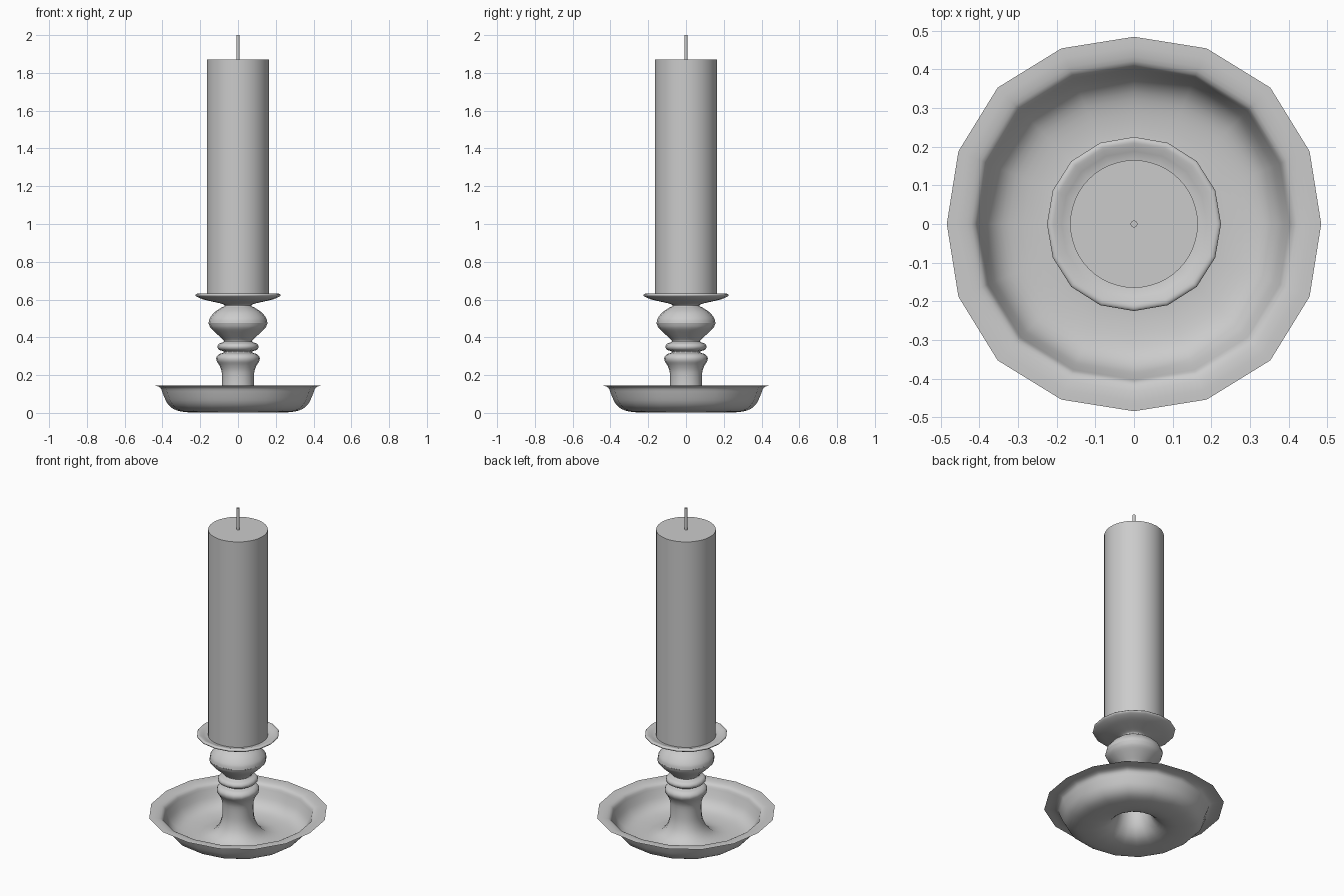
import bpy, bmesh, math
from mathutils import Vector

if "Cube" in bpy.data.objects:
    bpy.data.objects.remove(bpy.data.objects["Cube"])


def smooth_profile(pts, steps=3):
    # Catmull-Rom through the (radius, height) points
    p = [Vector(q) for q in pts]
    p = [p[0] * 2 - p[1]] + p + [p[-1] * 2 - p[-2]]
    out = []
    for a, b, c, d in zip(p, p[1:], p[2:], p[3:]):
        for k in range(steps):
            t = k / steps
            out.append(0.5 * (2 * b + (c - a) * t + (2 * a - 5 * b + 4 * c - d) * t * t
                              + (3 * b - a - 3 * c + d) * t ** 3))
    return out + [p[-2]]


def lathe(name, pts, sides=16, bulge=0.03):
    # bulge pushes the diagonals out slightly, as on the hand-turned rim
    bm = bmesh.new()
    rings = []
    for r, z in smooth_profile(pts):
        ring = []
        for j in range(sides):
            a = 2 * math.pi * j / sides
            rr = r * (1 + bulge * math.sin(2 * a) ** 2)
            ring.append(bm.verts.new((rr * math.cos(a), rr * math.sin(a), z)))
        rings.append(ring)
    for lo, hi in zip(rings, rings[1:]):
        for j in range(sides):
            n = (j + 1) % sides
            bm.faces.new((lo[j], lo[n], hi[n], hi[j])).smooth = True
    me = bpy.data.meshes.new(name)
    bm.to_mesh(me)
    bm.free()
    ob = bpy.data.objects.new(name, me)
    bpy.context.collection.objects.link(ob)
    return ob


def cylinder(name, r, z0, z1, sides):
    bpy.ops.mesh.primitive_cylinder_add(vertices=sides, radius=r, depth=z1 - z0,
                                        location=(0, 0, (z0 + z1) / 2))
    bpy.context.object.name = name
    bpy.ops.object.shade_smooth_by_angle(angle=math.radians(35))


# Thin dish sweeping up into the hollow stem, beads and lower half of the bulb
lathe("dish_and_stem", [
    (.484, .146), (.445, .145), (.412, .134), (.397, .10), (.375, .052),
    (.34, .02), (.285, .005), (.21, .003), (.15, .02), (.112, .055),
    (.092, .10), (.085, .15), (.086, .215), (.098, .25), (.113, .275),
    (.114, .295), (.10, .311), (.078, .318), (.078, .327), (.10, .334),
    (.109, .35), (.10, .366), (.076, .376), (.08, .388), (.112, .418),
    (.145, .45), (.156, .475)])

# Upper half of the bulb, narrow neck and drip cup
lathe("bulb_and_drip_cup", [
    (.156, .475), (.15, .50), (.125, .532), (.09, .556), (.071, .566),
    (.08, .576), (.13, .588), (.185, .601), (.218, .615), (.225, .625),
    (.215, .631), (.195, .626), (.165, .617), (.08, .612), (.002, .611)],
    bulge=0.02)

# Candle and wick
cylinder("candle", .165, .615, 1.87, 48)
cylinder("wick", .009, 1.86, 2.0, 12)
